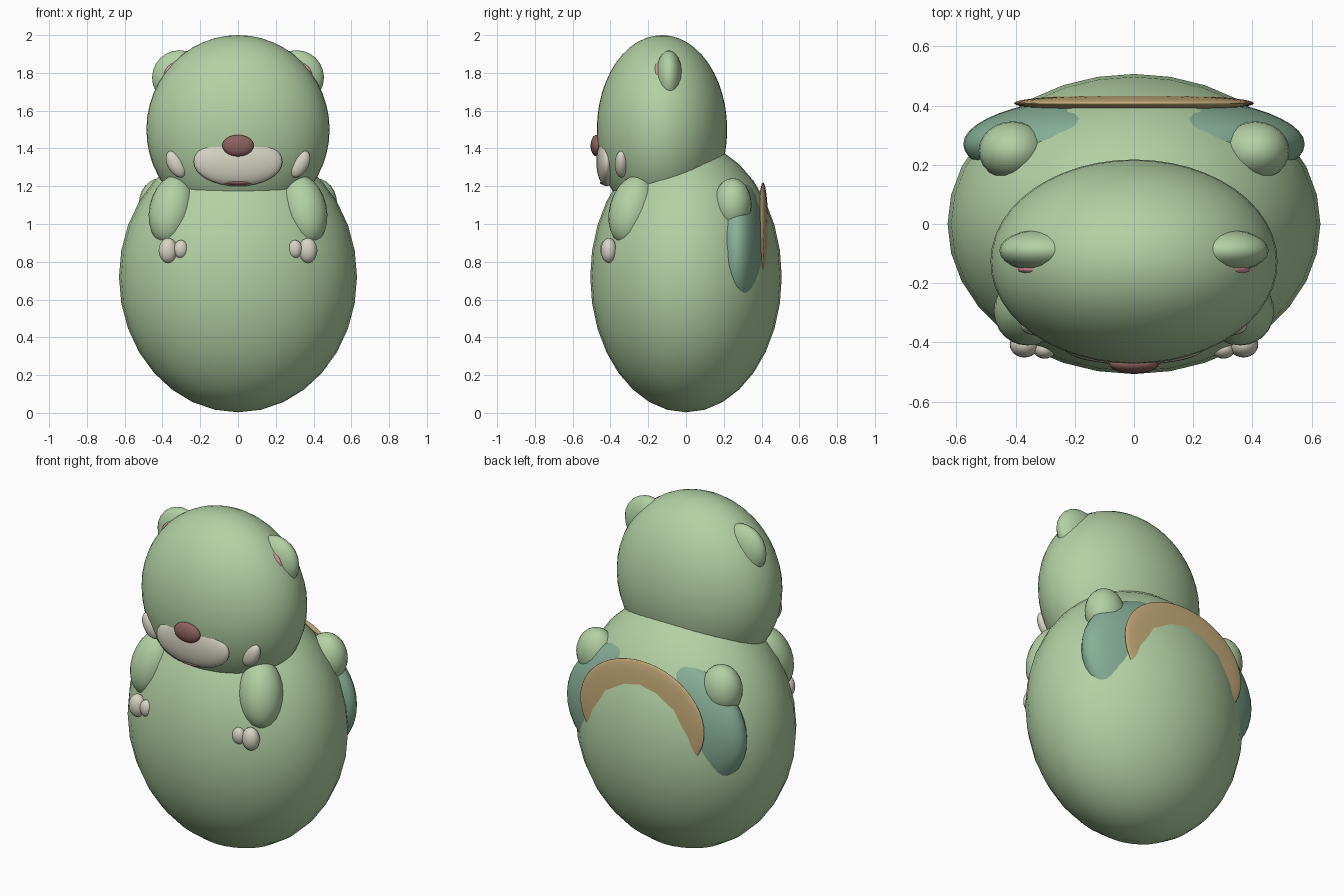
import bpy
from math import radians

if "Cube" in bpy.data.objects:
    bpy.data.objects.remove(bpy.data.objects["Cube"])


def material(name, rgb):
    m = bpy.data.materials.new(name)
    m.diffuse_color = (*rgb, 1)
    m.use_nodes = True
    m.node_tree.nodes["Principled BSDF"].inputs["Base Color"].default_value = m.diffuse_color
    return m


green = material("green", (0.45, 0.64, 0.37))
teal = material("teal", (0.24, 0.43, 0.31))
tan = material("tan", (0.58, 0.42, 0.20))
cream = material("cream", (0.68, 0.66, 0.55))
brown = material("brown", (0.26, 0.12, 0.11))
pink = material("pink", (0.70, 0.32, 0.35))


def blob(name, center, radii, mat, rot=(0, 0), segs=32):
    """Smooth ellipsoid, tilted about x and y in degrees."""
    bpy.ops.mesh.primitive_uv_sphere_add(
        segments=segs, ring_count=segs // 2, radius=1, location=center,
        rotation=(radians(rot[0]), radians(rot[1]), 0))
    ob = bpy.context.object
    ob.name = name
    ob.scale = radii
    ob.data.materials.append(mat)
    bpy.ops.object.shade_smooth()
    return ob


def pair(name, center, radii, mat, rot=(0, 0), segs=24):
    """Ellipsoid on the right side and its mirror image on the left."""
    for side, s in (("right", 1), ("left", -1)):
        blob(f"{name}_{side}", (s * center[0], center[1], center[2]),
             radii, mat, (rot[0], s * rot[1]), segs)


# Body and head
blob("body", (0, 0, 0.72), (0.63, 0.507, 0.717), green)
blob("head", (0, -0.127, 1.5), (0.485, 0.345, 0.5), green, segs=48)

# Face
blob("muzzle", (0, -0.42, 1.33), (0.235, 0.055, 0.13), cream)
blob("mouth", (0, -0.42, 1.219), (0.09, 0.035, 0.015), brown)
blob("nose", (0, -0.473, 1.415), (0.083, 0.032, 0.057), brown)
pair("cheek_tuft", (0.328, -0.342, 1.317), (0.045, 0.035, 0.077), cream, (0, 30))

# Ears
pair("ear", (0.31, -0.09, 1.775), (0.145, 0.072, 0.145), green)
pair("inner_ear", (0.31, -0.152, 1.775), (0.085, 0.026, 0.085), pink)

# Front arms and two-part paws
pair("front_arm", (0.35, -0.285, 1.075), (0.12, 0.12, 0.19), green, (-15, -12))
pair("paw", (0.37, -0.408, 0.86), (0.05, 0.043, 0.066), cream)
pair("thumb", (0.302, -0.423, 0.867), (0.038, 0.032, 0.048), cream)

# Back: shoulder bumps, teal saddle and tan arched plate
pair("back_shoulder", (0.41, 0.247, 1.105), (0.115, 0.1, 0.138), green)
blob("back_saddle", (0, 0.27, 0.84), (0.577, 0.17, 0.424), teal, segs=48)
blob("back_plate", (0, 0.408, 0.9), (0.405, 0.03, 0.32), tan, segs=48)
